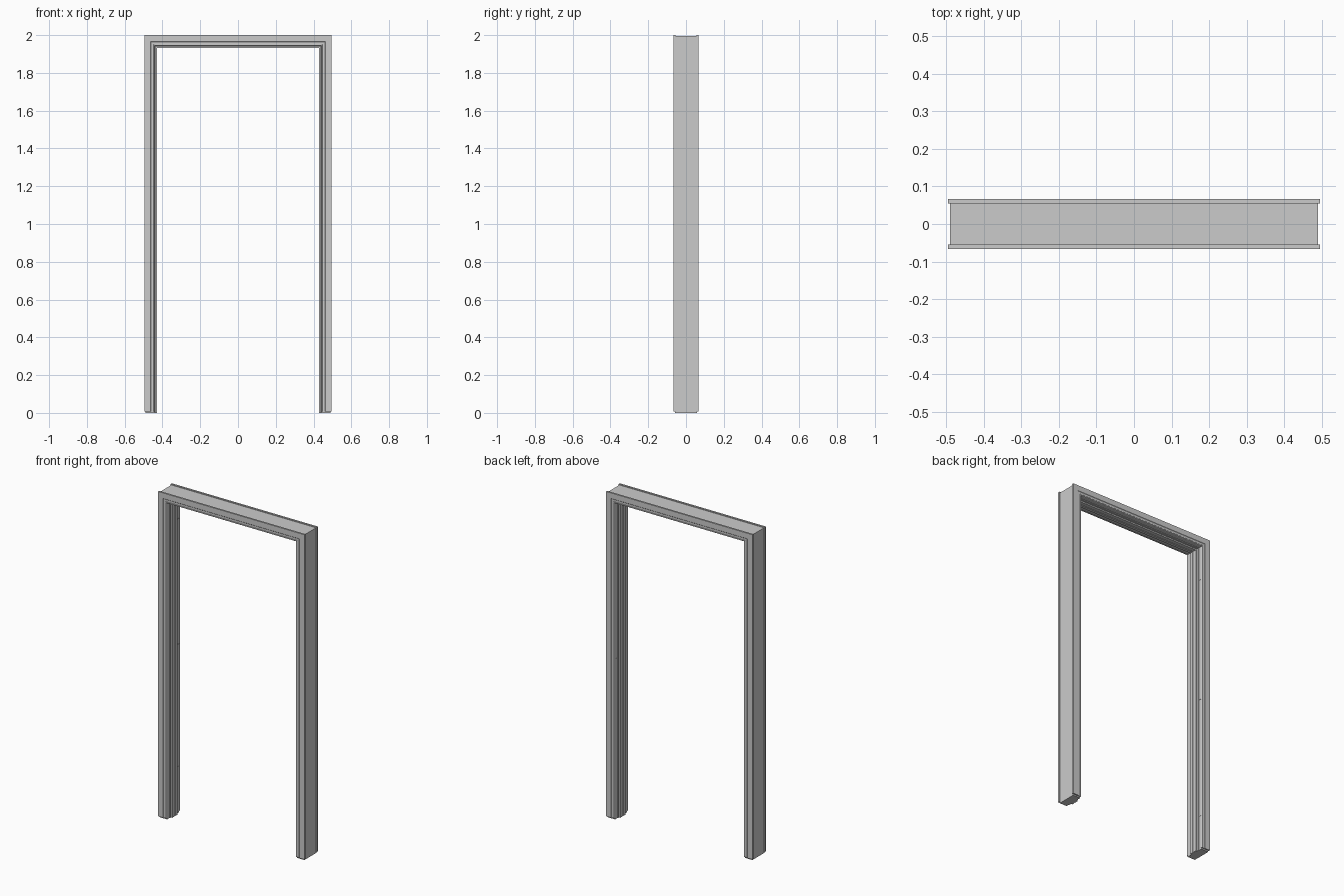
import bpy, bmesh

if "Cube" in bpy.data.objects:
    bpy.data.objects.remove(bpy.data.objects["Cube"])

W, H = 0.496, 2.0   # half width and height of the frame


def sweep(name, profile, foot=0.0):
    """Sweep a closed (inset, y) profile up one leg, over the head and down, with mitred corners."""
    bm = bmesh.new()
    rings = []
    for side, top in ((-1, False), (-1, True), (1, True), (1, False)):
        rings.append([bm.verts.new((side * (W - d), y, H - d if top else foot))
                      for d, y in profile])
    n = len(profile)
    for a, b in zip(rings, rings[1:]):
        for i in range(n):
            j = (i + 1) % n
            bm.faces.new((a[i], a[j], b[j], b[i]))
    bm.faces.new(rings[0])
    bm.faces.new(rings[-1])
    bmesh.ops.recalc_face_normals(bm, faces=bm.faces)
    return finish(name, bm)


def finish(name, bm):
    me = bpy.data.meshes.new(name)
    bm.to_mesh(me)
    bm.free()
    ob = bpy.data.objects.new(name, me)
    bpy.context.collection.objects.link(ob)
    return ob


def box(name, centre, size):
    bm = bmesh.new()
    bmesh.ops.create_cube(bm, size=1)
    for v in bm.verts:
        v.co = [c + p * s for c, p, s in zip(centre, v.co, size)]
    return finish(name, bm)


# Jamb with stepped rebates and a central door stop
half = [(0.005, 0.058), (0.055, 0.058), (0.055, 0.036), (0.059, 0.036),
        (0.059, 0.024), (0.067, 0.024), (0.067, 0.005), (0.064, 0.004)]
sweep("jamb", half + [(d, -y) for d, y in reversed(half)])

# Casings on both faces, with an outer lip and shallow moulding steps
casing = [(0.0, 0.055), (0.0, 0.066), (0.034, 0.066), (0.036, 0.0645),
          (0.049, 0.0645), (0.051, 0.066), (0.055, 0.066), (0.057, 0.063),
          (0.057, 0.056), (0.005, 0.056), (0.005, 0.055)]
for label, s in (("front", -1), ("back", 1)):
    sweep(label + "_casing", [(d, s * y) for d, y in casing], foot=0.008)

# Hinge leaves on one leg
for i, z in enumerate((0.25, 1.0, 1.77)):
    box(f"hinge_leaf_{i + 1}", (-W + 0.0555, 0.047, z), (0.002, 0.018, 0.07))

# Strike plate on the other leg
box("strike_plate", (W - 0.0555, 0.047, 0.93), (0.002, 0.016, 0.11))
